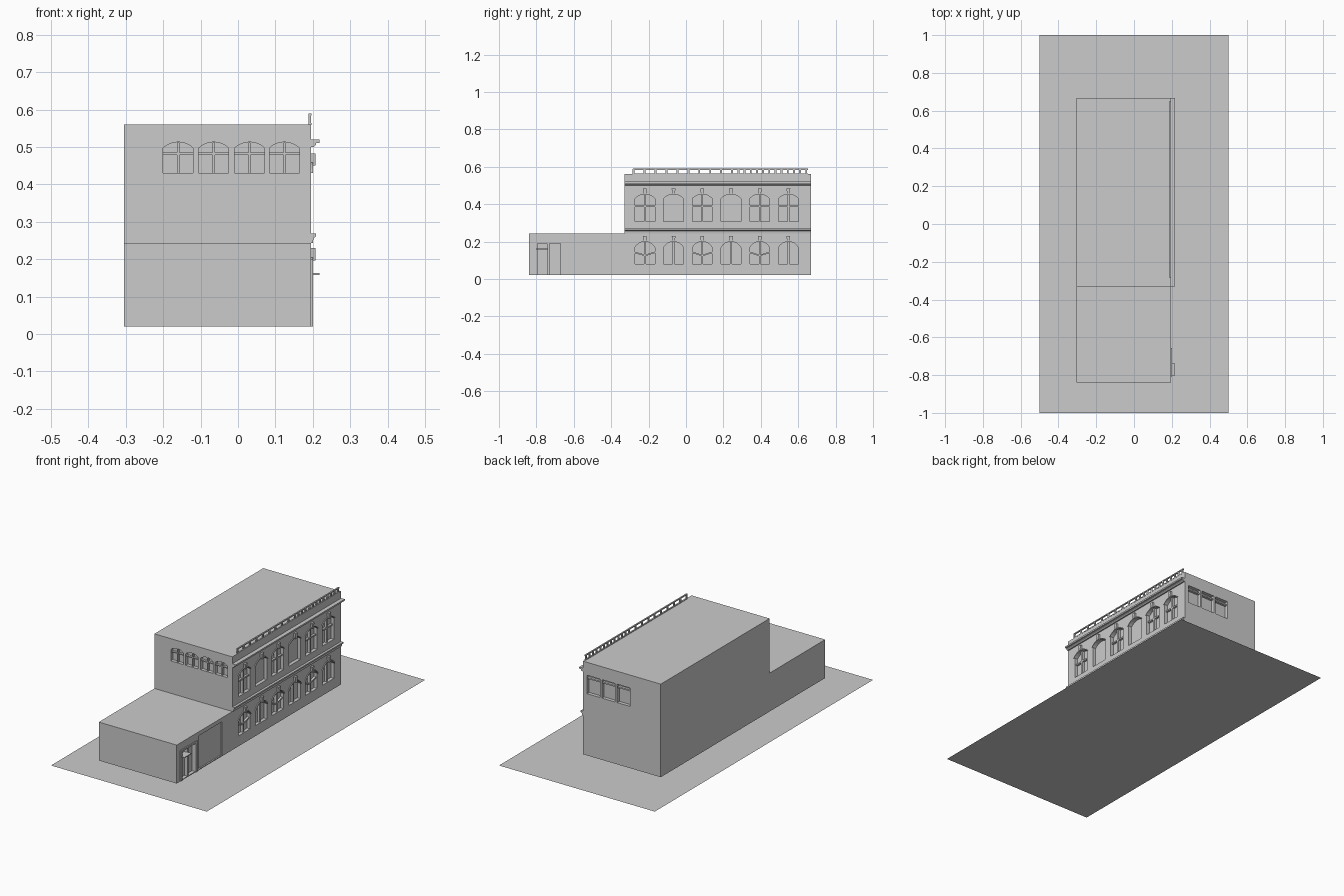
import bpy, bmesh, math

if "Cube" in bpy.data.objects:
    bpy.data.objects.remove(bpy.data.objects["Cube"])

def prism_into(bm, pts, axis, d0, d1):
    """Extrude a profile (u, z) along x or y between d0 and d1."""
    def world(u, z, d):
        return (d, u, z) if axis == 'x' else (u, d, z)
    a = [bm.verts.new(world(u, z, d0)) for u, z in pts]
    b = [bm.verts.new(world(u, z, d1)) for u, z in pts]
    bm.faces.new(a)
    bm.faces.new(b[::-1])
    n = len(pts)
    for i in range(n):
        bm.faces.new((a[i], b[i], b[(i + 1) % n], a[(i + 1) % n]))

def make(name, parts):
    """One object out of several prisms (profile, axis, d0, d1)."""
    bm = bmesh.new()
    for p in parts:
        prism_into(bm, *p)
    bmesh.ops.recalc_face_normals(bm, faces=bm.faces)
    me = bpy.data.meshes.new(name)
    bm.to_mesh(me)
    bm.free()
    ob = bpy.data.objects.new(name, me)
    bpy.context.collection.objects.link(ob)
    return ob

def rect(u0, u1, z0, z1):
    return [(u0, z0), (u1, z0), (u1, z1), (u0, z1)]

def arc(c, hw, spring, top, n=8):
    """Segmental arc from right to left."""
    rise = top - spring
    r = (hw * hw + rise * rise) / (2 * rise)
    a = math.asin(min(1, hw / r))
    return [(c + r * math.sin(a - 2 * a * i / n),
             top - r + r * math.cos(a - 2 * a * i / n)) for i in range(n + 1)]

def arch(c, hw, z0, spring, top):
    return [(c - hw, z0), (c + hw, z0)] + arc(c, hw, spring, top)

def hood(c, hw, spring, top, t):
    """Arched band above a window."""
    return arc(c, hw + t, spring, top + t) + arc(c, hw, spring, top)[::-1]

WX, WY0, WY1 = 0.195, -0.33, 0.667      # facade, front and back wall planes
LOW, HIGH, BASE = 0.243, 0.56, 0.02
DEPTH = 0.02
centres = [-0.22 + i * 0.1535 for i in range(6)]

# ground sheet
me = bpy.data.meshes.new("ground_sheet")
me.from_pydata([(-.5, -1, 0), (.5, -1, 0), (.5, 1, 0), (-.5, 1, 0)], [], [(0, 1, 2, 3)])
bpy.context.collection.objects.link(bpy.data.objects.new("ground_sheet", me))

# stepped building body
body = make("building_body", [([(-0.84, BASE), (WY1, BASE), (WY1, HIGH), (WY0, HIGH),
                                (WY0, LOW), (-0.84, LOW)], 'x', -0.305, WX)])

# openings and their bars, collected by wall
cuts, side_bars, end_bars, hoods, keys = [], [], [], [], []
xi = WX - DEPTH
for i, c in enumerate(centres):
    for storey, (z0, spring, top) in enumerate([(0.08, 0.168, 0.2), (0.307, 0.43, 0.453)]):
        cuts.append((arch(c, 0.053, z0, spring, top), 'x', xi, WX + 0.05))
        hoods.append((hood(c, 0.053, spring, top, 0.006), 'x', WX - 0.001, WX + 0.005))
        keys.append(([(c - .007, top - .003), (c + .007, top - .003),
                      (c + .01, top + .03), (c - .01, top + .03)], 'x', WX - .001, WX + .012))
        if storey == 0 or i not in (1, 3):
            side_bars.append((rect(c - .005, c + .005, z0, top - .001), 'x', xi - .002, WX - .006))
        if storey == 1 and i not in (1, 3):
            side_bars.append((rect(c - .053, c + .053, .386, .394), 'x', xi - .002, WX - .008))
        if storey == 0 and i % 2 == 0:
            for s in (-1, 1):       # slanting transoms
                side_bars.append(([(c, .122), (c + s * .053, .138), (c + s * .053, .146),
                                   (c, .13)], 'x', xi - .002, WX - .008))

# arched windows on the front wall
for c in (-0.16, -0.065, 0.031, 0.124):
    cuts.append((arch(c, 0.04, 0.431, 0.497, 0.513), 'y', WY0 - .05, WY0 + DEPTH))
    end_bars.append((rect(c - .003, c + .003, .431, .512), 'y', WY0 + .005, WY0 + DEPTH + .002))
    end_bars.append((rect(c - .04, c + .04, .479, .485), 'y', WY0 + .007, WY0 + DEPTH + .002))

# square windows on the back wall
for c in (0.127, 0.03, -0.067):
    cuts.append((rect(c - .042, c + .042, .378, .485), 'y', WY1 - DEPTH, WY1 + .05))
    end_bars.append((rect(c - .042, c + .042, .462, .47), 'y', WY1 - DEPTH - .002, WY1 - .006))

# entrance and garage recesses
cuts.append((rect(-0.795, -0.67, 0.025, 0.195), 'x', xi, WX + .05))
cuts.append((rect(-0.637, -0.425, 0.025, 0.22), 'x', WX - .008, WX + .05))

cutter = make("opening_cutter", cuts)
mod = body.modifiers.new("openings", 'BOOLEAN')
mod.operation = 'DIFFERENCE'
mod.solver = 'EXACT'
mod.object = cutter
bpy.context.view_layer.objects.active = body
bpy.ops.object.modifier_apply(modifier=mod.name)
bpy.data.objects.remove(cutter)

make("side_window_bars", side_bars)
make("end_window_bars", end_bars)
make("window_hoods", hoods)
make("keystones", keys)

# entrance frame, door posts and canopy
make("entrance_frame", [(rect(-.808, -.795, BASE, .2), 'x', xi, WX + .005),
                        (rect(-.67, -.657, BASE, .2), 'x', xi, WX + .005),
                        (rect(-.795, -.67, .19, .2), 'x', xi, WX + .005),
                        (rect(-.742, -.73, BASE, .19), 'x', xi, WX)])
make("entrance_canopy", [(rect(-.803, -.738, .158, .163), 'x', xi, .218)])

# stepped cornice and floor band, profiles in (x, z) swept along y
make("roof_cornice", [([(WX - .001, .5), (.202, .5), (.208, .506), (.208, .511),
                        (.218, .511), (.218, .52), (WX - .001, .52)], 'y', WY0, WY1)])
make("floor_band", [([(WX - .001, .243), (.2, .243), (.202, .256), (.209, .261),
                      (.209, .269), (WX - .001, .269)], 'y', WY0, WY1)])

# roof railing: two rails with posts, closer together toward the back
posts = [-0.28 + i * .0585 for i in range(10)] + [.28 + i * .033 for i in range(12)]
rail = [(rect(-.283, .651, .584, .59), 'x', .188, .196),
        (rect(-.283, .651, .559, .564), 'x', .188, .196)]
rail += [(rect(y - .005, y + .005, .56, .588), 'x', .189, .195) for y in posts]
make("roof_railing", rail)
